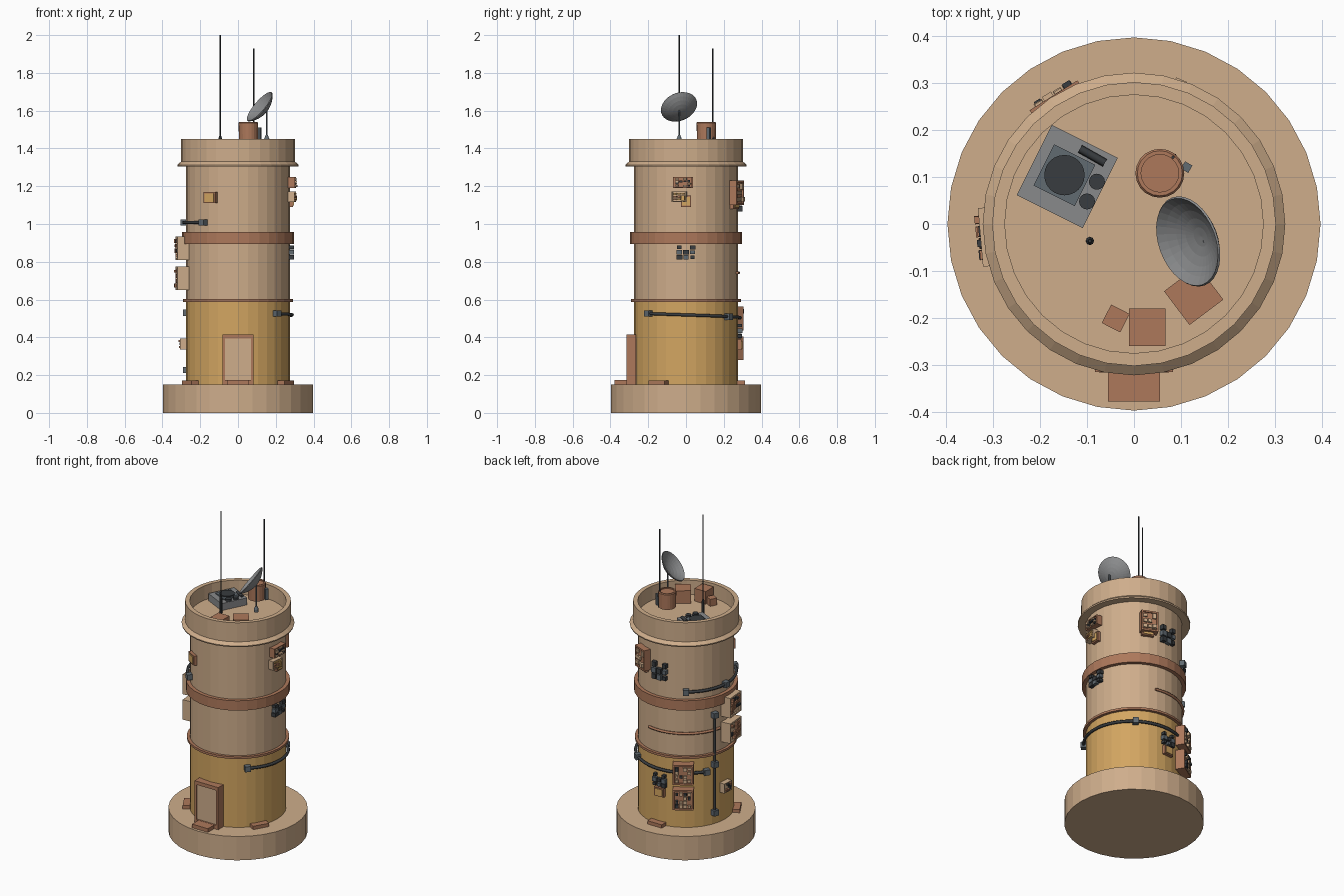
import bpy, bmesh, math, random
from mathutils import Matrix, Vector

random.seed(4)
if "Cube" in bpy.data.objects:
    bpy.data.objects.remove(bpy.data.objects["Cube"], do_unlink=True)


def material(name, *rgb):
    m = bpy.data.materials.new(name)
    m.use_nodes = True
    m.diffuse_color = (*rgb, 1)
    m.node_tree.nodes["Principled BSDF"].inputs["Base Color"].default_value = (*rgb, 1)
    return m


TAN = material("sand_tan", .62, .42, .26)
OCHRE = material("ochre_yellow", .65, .38, .12)
BROWN = material("rust_brown", .42, .19, .105)
DARK = material("charcoal", .04, .045, .05)
GREY = material("mid_grey", .25, .255, .26)
STEEL = material("steel_blue_grey", .12, .145, .165)
WALL = .275
FLOOR = 1.36


def finish(name, bm, *mats):
    bmesh.ops.recalc_face_normals(bm, faces=bm.faces)
    me = bpy.data.meshes.new(name)
    bm.to_mesh(me)
    bm.free()
    for m in mats:
        me.materials.append(m)
    ob = bpy.data.objects.new(name, me)
    bpy.context.collection.objects.link(ob)
    return ob


def add_box(bm, matrix, loc, size, slot=0):
    m = matrix @ Matrix.Translation(loc) @ Matrix.Diagonal((*size, 1))
    for v in bmesh.ops.create_cube(bm, size=1, matrix=m)["verts"]:
        for f in v.link_faces:
            f.material_index = slot


def lathe(name, profile, mat, loc=(0, 0, 0), rot=Matrix(), segments=32):
    """Spin (radius, height) points about z."""
    bm = bmesh.new()
    verts = [bm.verts.new((r, 0, z)) for r, z in profile]
    edges = [bm.edges.new(p) for p in zip(verts, verts[1:])]
    bmesh.ops.spin(bm, geom=verts + edges, axis=(0, 0, 1), cent=(0, 0, 0),
                   angle=math.tau, steps=segments, use_duplicate=False)
    bmesh.ops.remove_doubles(bm, verts=bm.verts, dist=1e-5)
    bm.transform(Matrix.Translation(loc) @ rot)
    return finish(name, bm, mat)


def drum(name, r, z0, z1, mat, x=0, y=0, segments=32):
    return lathe(name, [(0, z0), (r, z0), (r, z1), (0, z1)], mat, (x, y, 0), segments=segments)


def band(name, r, z0, z1, mat):
    return lathe(name, [(WALL - .01, z0), (r, z0), (r, z1), (WALL - .01, z1)], mat)


def box(name, loc, size, mat, turn=0):
    bm = bmesh.new()
    add_box(bm, Matrix.Translation(loc) @ Matrix.Rotation(math.radians(turn), 4, 'Z'), (0, 0, 0), size)
    return finish(name, bm, mat)


def on_wall(angle, z):
    """Frame on the wall: x points outward, y along the wall."""
    a = math.radians(angle)
    return Matrix.Translation((WALL * math.cos(a), WALL * math.sin(a), z)) @ Matrix.Rotation(a, 4, 'Z')


def pipe(name, points, r, mat):
    cu = bpy.data.curves.new(name, 'CURVE')
    cu.dimensions = '3D'
    cu.bevel_depth, cu.bevel_resolution, cu.use_fill_caps = r, 1, True
    sp = cu.splines.new('POLY')
    sp.points.add(len(points) - 1)
    for p, co in zip(sp.points, points):
        p.co = (*co, 1)
    cu.materials.append(mat)
    ob = bpy.data.objects.new(name, cu)
    bpy.context.collection.objects.link(ob)
    bpy.ops.object.select_all(action='DESELECT')
    bpy.context.view_layer.objects.active = ob
    ob.select_set(True)
    bpy.ops.object.convert(target='MESH')


def wall_arc(a0, a1, z0, z1, r, steps=18):
    pts = []
    for i in range(steps + 1):
        t = i / steps
        a = math.radians(a0 + (a1 - a0) * t)
        pts.append((r * math.cos(a), r * math.sin(a), z0 + (z1 - z0) * t))
    return pts


def joints(name, places, size=.034):
    for a, z in places:
        bm = bmesh.new()
        add_box(bm, on_wall(a, z), (.012, 0, 0), (size, size, size))
        finish(name, bm, STEEL)


def panel(name, angle, z, w, h, depth, plate, bits, grid=4):
    """Plate on the wall carrying a raised border and small blocks."""
    bm = bmesh.new()
    m = on_wall(angle, z)
    add_box(bm, m, (depth / 2 - .01, 0, 0), (depth + .02, w, h))
    cw, ch = w * .8 / grid, h * .8 / grid
    for i in range(grid):
        for j in range(grid):
            if random.random() < .72:
                t = random.uniform(.008, .018)
                loc = (depth + t / 2, (i - (grid - 1) / 2) * cw, (j - (grid - 1) / 2) * ch)
                size = (t, cw * random.uniform(.6, .95), ch * random.uniform(.5, .95))
                add_box(bm, m, loc, size, random.choice((1, 1, 2)))
    for s in (-1, 1):
        add_box(bm, m, (depth + .004, s * w * .46, 0), (.008, w * .08, h))
        add_box(bm, m, (depth + .004, 0, s * h * .46), (.008, w, h * .08))
    return finish(name, bm, plate, *bits)


def cluster(name, angle, z, w, h):
    """Loose dark blocks fixed straight to the wall."""
    bm = bmesh.new()
    m = on_wall(angle, z)
    for i in (-1, 0, 1):
        for j in (-1, 0, 1):
            if (i, j) != (0, 1):
                s = random.uniform(.2, .32)
                add_box(bm, m, (.006, i * w * .35, j * h * .35), (.03, w * s, h * s), (i + j) % 2)
    return finish(name, bm, DARK, STEEL)


def hatch(name, angle, z, w, h):
    bm = bmesh.new()
    m = on_wall(angle, z)
    add_box(bm, m, (.002, 0, 0), (.03, w, h))
    add_box(bm, m, (.012, 0, 0), (.02, w * .75, h * .75), 1)
    return finish(name, bm, BROWN, OCHRE)


# Tower shell
drum("foundation", .397, 0, .15, TAN)
drum("lower_wall", WALL, .15, .595, OCHRE)
drum("upper_wall", WALL, .595, 1.32, TAN)
band("thin_ring", .292, .588, .602, BROWN)
band("middle_band", .297, .895, .957, BROWN)
lathe("parapet", [(.265, 1.305), (.32, 1.305), (.322, 1.313), (.302, 1.33), (.302, 1.45),
                  (.275, 1.45), (.275, FLOOR), (0, FLOOR)], TAN)

# Doorway and foot blocks
box("door_panel", (0, -.285, .27), (.15, .045, .25), TAN)
for s in (-1, 1):
    box("door_jamb", (s * .076, -.29, .28), (.014, .05, .26), BROWN)
box("door_lintel", (0, -.29, .404), (.166, .05, .022), BROWN)
box("door_sill", (0, -.29, .162), (.15, .052, .024), BROWN)
box("door_step", (0, -.345, .161), (.11, .066, .024), BROWN)
for a in (90, 210, 330):
    bm = bmesh.new()
    add_box(bm, on_wall(a, .16), (.015, 0, 0), (.045, .1, .022))
    finish("foot_block", bm, BROWN)

# Wall panels
for z in (.872, .712):
    panel("west_panel", 185, z, .125, .125, .045, TAN, (BROWN, DARK))
for z in (.5, .342):
    panel("rear_panel", 122, z, .12, .125, .04, BROWN, (TAN, DARK))
panel("small_west_panel", 177, .365, .07, .06, .022, TAN, (BROWN, DARK), 3)
panel("upper_east_panel", -3, 1.22, .105, .06, .022, BROWN, (TAN, DARK))
panel("lower_east_panel", -7, 1.145, .08, .055, .022, TAN, (BROWN, OCHRE), 3)
hatch("east_hatch", 0, 1.12, .055, .06)
panel("upper_rear_panel", 67, 1.165, .1, .13, .03, BROWN, (TAN, BROWN), 3)
hatch("rear_hatch", 66, 1.105, .07, .05)
hatch("front_hatch", 239, 1.14, .075, .06)
hatch("low_rear_hatch", 93, .36, .065, .055)
cluster("east_blocks", 0, .85, .1, .075)
cluster("rear_blocks", 93, 1.12, .1, .11)
cluster("low_rear_blocks", 93, .435, .085, .08)

# Pipes with junction boxes
R = WALL + .012
pipe("upper_pipe", wall_arc(125, 230, 1.008, 1.008, R), .009, DARK)
joints("upper_pipe_joint", ((125, 1.008), (177, 1.008), (230, 1.008)))
pipe("lower_pipe", wall_arc(-44, 52, .526, .51, R), .009, DARK)
pipe("lower_pipe_rear", wall_arc(52, 149, .51, .495, R), .009, DARK)
joints("lower_pipe_joint", ((-44, .526), (52, .51), (149, .495)))
pipe("riser_pipe", [on_wall(160, z) @ Vector((.01, 0, 0)) for z in (.227, .84)], .008, DARK)
joints("riser_joint", ((160, .227), (160, .53), (160, .84)))
pipe("rear_trim", wall_arc(76, 169, .742, .742, WALL + .004), .008, BROWN)

# Roof crates and barrel
box("large_crate", (.127, -.152, FLOOR + .04), (.09, .09, .08), BROWN, 37)
box("medium_crate", (.028, -.22, FLOOR + .04), (.078, .08, .08), BROWN)
box("small_crate", (-.039, -.201, FLOOR + .022), (.044, .044, .044), BROWN, -27)
lathe("barrel", [(0, 1.44), (.05, 1.44), (.052, 1.535), (.048, 1.54), (.04, 1.54), (.04, 1.533), (0, 1.533)],
      BROWN, (.055, .108, 0), segments=20)
box("barrel_fitting", (.112, .121, 1.475), (.018, .018, .07), STEEL, -30)

# Cooling unit
turn = -26.6
unit = Matrix.Translation((-.142, .101, 0)) @ Matrix.Rotation(math.radians(turn), 4, 'Z')
box("cooling_unit", (-.142, .101, FLOOR + .022), (.157, .167, .044), GREY, turn)
box("fan_plate", (-.148, .104, 1.407), (.098, .098, .008), STEEL, turn)
drum("fan", .043, 1.4, 1.418, DARK, -.148, .104, 24)
for x, y in ((-.079, .09), (-.1, .048)):
    drum("vent_cap", .017, 1.4, 1.418, DARK, x, y, 16)
pipe("unit_handle", [(-.115, .16, 1.412), (-.062, .13, 1.412)], .009, DARK)

# Aerials
for x, y, z0, z1 in ((-.094, -.036, FLOOR, 2), (.083, .142, 1.44, 1.93)):
    drum("aerial", .0035, z0, z1, DARK, x, y, 8)
    lathe("aerial_base", [(0, z0), (.009, z0), (.009, 1.455), (.004, 1.47), (0, 1.47)], DARK, (x, y, 0), segments=8)

# Dish on its post
lathe("dish_base", [(0, 1.435), (.014, 1.435), (.014, 1.45), (.006, 1.47), (0, 1.47)], STEEL, (.152, -.036, 0), segments=12)
drum("dish_post", .005, 1.44, 1.6, STEEL, .152, -.036, 8)
aim = Vector((-.73, -.27, .62)).normalized().to_track_quat('Z', 'Y').to_matrix().to_4x4()
arc = [math.radians(a) for a in range(0, 46, 9)]
outer = [(.141 * math.sin(a), -.141 * math.cos(a) + .1) for a in arc]
inner = [(r * .97, z + .004) for r, z in reversed(outer)]
lathe("dish", outer + inner, GREY, (.116, -.037, 1.62), aim)
